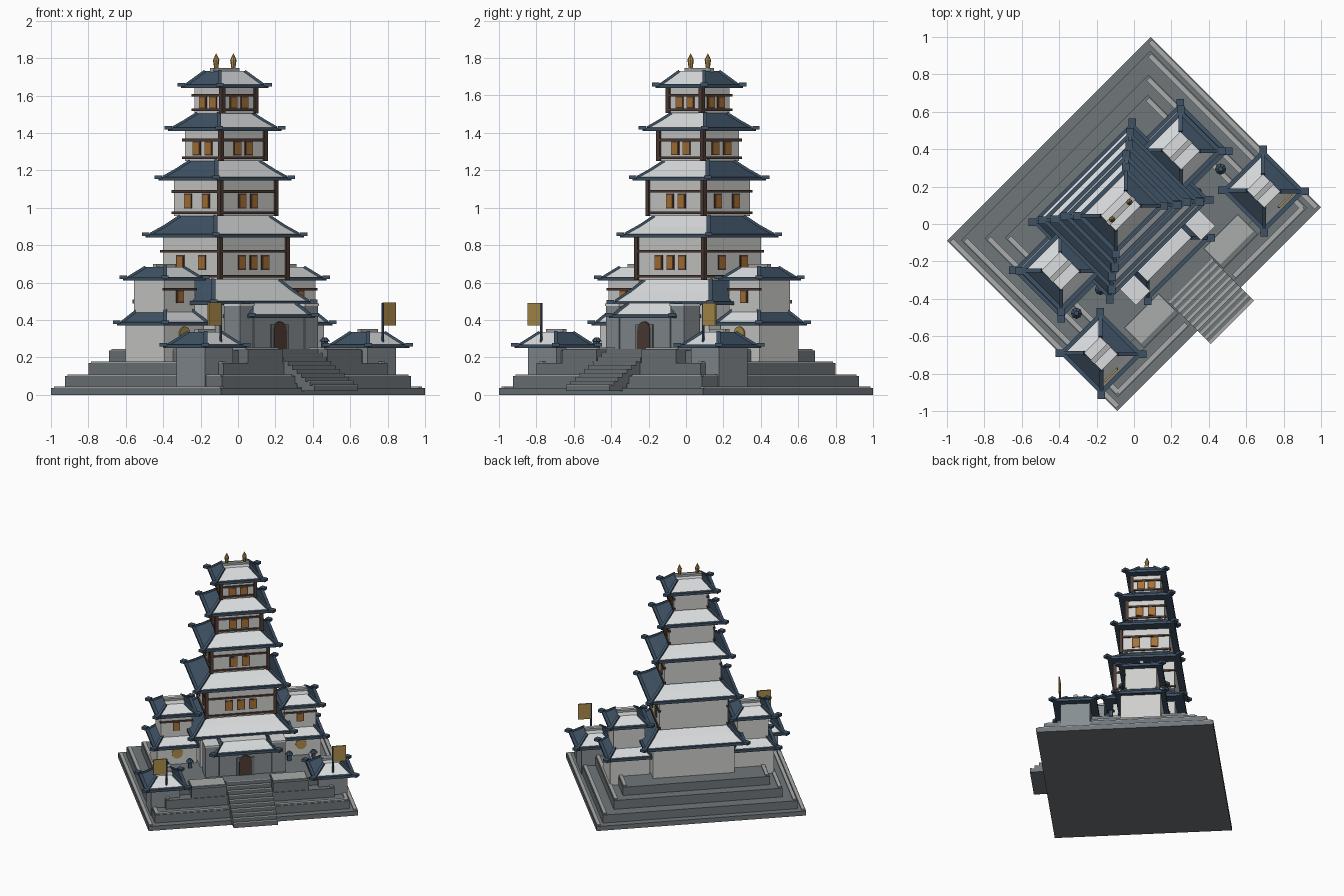
import bpy, bmesh, math
from mathutils import Matrix, Vector

if "Cube" in bpy.data.objects:
    bpy.data.objects.remove(bpy.data.objects["Cube"])


def material(name, *rgb):
    m = bpy.data.materials.new(name)
    m.diffuse_color = (*rgb, 1)
    m.use_nodes = True
    m.node_tree.nodes["Principled BSDF"].inputs["Base Color"].default_value = m.diffuse_color
    return m


STONE = material("grey stone", .16, .18, .19)
PALE = material("pale stone", .40, .41, .41)
BLOCK = material("blue grey masonry", .24, .27, .29)
WALL = material("white plaster", .62, .62, .60)
SNOW = material("pale roof", .70, .72, .73)
BLUE = material("dark blue tile", .05, .085, .13)
WOOD = material("dark wood", .075, .045, .035)
AMBER = material("amber window", .40, .17, .035)
GOLD = material("gold", .42, .27, .07)
TURN = Matrix.Rotation(math.radians(45), 4, 'Z')


def finish(name, bm, *mats):
    """Everything is laid out square, then turned to its diagonal placement."""
    bmesh.ops.recalc_face_normals(bm, faces=bm.faces)
    me = bpy.data.meshes.new(name)
    bm.to_mesh(me)
    bm.free()
    me.transform(TURN)
    for m in mats:
        me.materials.append(m)
    ob = bpy.data.objects.new(name, me)
    bpy.context.collection.objects.link(ob)
    return ob


def box(name, cx, cy, hx, hy, z0, z1, mat):
    bm = bmesh.new()
    bmesh.ops.create_cube(bm, size=1, matrix=Matrix.Translation((cx, cy, (z0 + z1) / 2))
                          @ Matrix.Diagonal((2 * hx, 2 * hy, z1 - z0, 1)))
    return finish(name, bm, mat)


def cone(name, loc, r1, r2, depth, mat, sides=8, rot=Matrix.Identity(4)):
    bm = bmesh.new()
    bmesh.ops.create_cone(bm, cap_ends=True, segments=sides, radius1=r1, radius2=r2,
                          depth=depth, matrix=Matrix.Translation(loc) @ rot)
    return finish(name, bm, mat)


def roof(name, cx, cy, hx, hy, z0, z1, inset, ridge=True):
    """Hipped roof: eave slab, two pale and two dark slopes, hip bars and corner tips."""
    box(name + "_eave", cx, cy, hx, hy, z0 - .01, z0 + .01, BLUE)
    bm = bmesh.new()
    rings = []
    for step, rise in ((.018, .08), (inset * .55, .48), (inset, 1)):
        z = z0 + (z1 - z0) * rise
        rings.append([bm.verts.new((cx + sx * (hx - step), cy + sy * (hy - step), z))
                      for sx, sy in ((-1, -1), (1, -1), (1, 1), (-1, 1))])
    for lo, hi in zip(rings, rings[1:]):
        for i in range(4):
            j = (i + 1) % 4
            f = bm.faces.new((lo[i], lo[j], hi[j], hi[i]))
            f.material_index = i % 2
    bm.faces.new(rings[-1])
    bm.faces.new(rings[0][::-1]).material_index = 1
    hips = [[r[i].co.copy() for r in rings] for i in range(4)]
    finish(name + "_slopes", bm, SNOW, BLUE)
    bm = bmesh.new()
    for hip in hips:
        for a, b in zip(hip, hip[1:]):
            d = b - a
            rot = d.to_track_quat('X', 'Z').to_matrix().to_4x4()
            bmesh.ops.create_cube(bm, size=1, matrix=Matrix.Translation((a + b) / 2) @ rot
                                  @ Matrix.Diagonal((d.length, .02, .016, 1)))
        out = Vector((math.copysign(hx, hip[0].x - cx) + cx,
                      math.copysign(hy, hip[0].y - cy) + cy, z0 + .008))
        bmesh.ops.create_cube(bm, size=1, matrix=Matrix.Translation(out)
                              @ Matrix.Rotation(math.pi / 4, 4, 'Z')
                              @ Matrix.Diagonal((.04, .04, .02, 1)))
    finish(name + "_hips", bm, BLUE)
    if ridge:
        box(name + "_ridge", cx, cy, max(hx - inset, .03) * 1.05, .014, z1 - .005, z1 + .016, PALE)


def window(name, cx, cy, z, w, h, side=0):
    """side 0 faces the front, -1 and 1 face the two flanks."""
    for part, grow, t, mat in (("frame", .007, .004, WOOD), ("pane", 0, .007, AMBER)):
        a = w / 2 + grow
        hx, hy = (t, a) if side else (a, t)
        box(f"{name}_{part}", cx, cy, hx, hy, z - h / 2 - grow, z + h / 2 + grow, mat)


# Stepped stone base with pale copings
LAYERS = [(.77, .643, 0, .036), (.715, .593, .036, .10), (.62, .51, .10, .17), (.54, .435, .17, .236)]
for i, (hx, hy, z0, z1) in enumerate(LAYERS):
    box(f"base_layer_{i + 1}", 0, 0, hx, hy, z0, z1, STONE)
    for s in (-1, 1):
        box(f"side_coping_{i + 1}", s * (hx - .018), 0, .013, hy - .015, z1, z1 + .009, PALE)
for s in (-1, 1):
    box("front_coping", s * .44, -.575, .26, .013, .10, .109, PALE)
    box("front_terrace", s * .30, -.43, .13, .075, .17, .245, STONE)
    box("terrace_cap", s * .30, -.42, .125, .06, .245, .252, PALE)

# Front staircase
N = 10
for i in range(N):
    top = .05 + i * (.24 - .05) / (N - 1)
    y = -.742 + (i + .5) * .0335
    box("stair_step", 0, y, .163, .0168, max(.02, top - .075), top, STONE)
    box("stair_nosing", 0, y - .010, .163, .008, top, top + .004, PALE)

# Main keep: five storeys, each (wall half sizes, wall z, roof half sizes, eave, top, inset)
CY = .10
FLOORS = [
    (.300, .225, .236, .49, .378, .293, .49, .615, .13),
    (.252, .216, .615, .845, .334, .264, .85, .955, .13),
    (.208, .175, .955, 1.155, .283, .220, 1.155, 1.25, .12),
    (.165, .137, 1.25, 1.42, .236, .193, 1.42, 1.505, .11),
    (.125, .105, 1.505, 1.65, .184, .146, 1.65, 1.73, .09)]
FRONT = [(), (-.088, 0, .088), (-.045, .045), (-.043, .043), (-.042, .042)]
FLANK = [0, .082, .068, .045, .038]
for i, (wx, wy, z0, z1, rx, ry, eave, top, ins) in enumerate(FLOORS):
    n = f"keep_floor_{i + 1}"
    box(n + "_wall", 0, CY, wx, wy, z0, z1, WALL)
    roof(f"keep_roof_{i + 1}", 0, CY, rx, ry, eave, top, ins, ridge=(i == 4))
    if i == 0:
        continue
    h = z1 - z0
    fy = CY - wy
    # timber beams on the front and flanks
    for bz in (z0 + .018, z0 + h * .66):
        box(n + "_front_beam", 0, fy, wx + .012, .009, bz - .007, bz + .007, WOOD)
        for s in (-1, 1):
            box(n + "_flank_beam", s * wx, CY, .009, wy + .012, bz - .007, bz + .007, WOOD)
    wh = min(.066, h * .36)
    wz = z0 + h * .40
    for x in FRONT[i]:
        window(n + "_front_window", x, fy, wz, .044, wh)
    for s in (-1, 1):
        box(n + "_corner_post", s * wx, fy, .012, .012, z0, z1, WOOD)
        for t in (-1, 1):
            window(n + "_flank_window", s * wx, CY + t * FLANK[i], wz, .044, wh, s)

# Gold finials on the top ridge
for s in (-1, 1):
    cone("finial_base", (s * .065, CY, 1.765), .010, .017, .05, GOLD)
    cone("finial_spike", (s * .065, CY, 1.807), .017, .001, .034, GOLD)

# Gatehouse with door and flanking pylons
box("gate_body", 0, -.20, .19, .11, .236, .42, BLOCK)
roof("gate_roof", 0, -.21, .24, .133, .42, .49, .075, ridge=False)
box("door_surround", 0, -.31, .065, .008, .236, .375, STONE)
box("door", 0, -.314, .047, .008, .24, .345, WOOD)
cone("door_arch", (0, -.314, .345), .047, .047, .016, WOOD, 16, Matrix.Rotation(math.pi / 2, 4, 'X'))

for s in (-1, 1):
    box("gate_pylon", s * .245, -.25, .05, .06, .236, .475, BLOCK)
    box("gate_pylon_cap", s * .245, -.25, .054, .064, .475, .487, SNOW)

    # Two-tier side wings
    wx = s * .455
    box("wing_lower_wall", wx, CY, .147, .147, .165, .38, WALL)
    roof("wing_lower_roof", wx, CY, .178, .183, .38, .455, .08, ridge=False)
    box("wing_upper_wall", wx, CY, .115, .115, .44, .62, WALL)
    roof("wing_upper_roof", wx, CY, .155, .158, .62, .683, .085)
    box("wing_beam", wx, CY - .115, .122, .008, .557, .57, WOOD)
    window("wing_window", wx, CY - .115, .525, .04, .055)
    cone("wing_gold_disc", (wx, CY - .149, .325), .04, .04, .014, GOLD, 16,
         Matrix.Rotation(math.pi / 2, 4, 'X'))
    # Small lanterns before the wings
    for dx in (-.10, .08):
        box("lantern_post", wx + dx, -.12, .013, .013, .236, .285, BLUE)
        cone("lantern_cap", (wx + dx, -.12, .295), .03, .012, .022, BLUE, 8)

    # Corner towers with banners
    tx, ty = s * .615, -.365
    box("corner_tower_wall", tx, ty, .107, .107, .036, .26, BLOCK)
    roof("corner_tower_roof", tx, ty, .156, .16, .26, .335, .095)
    cone("banner_pole", (s * .612, -.483, .375), .007, .007, .23, BLUE, 8)
    box("banner", s * .661, -.483, .047, .005, .37, .492, GOLD)
